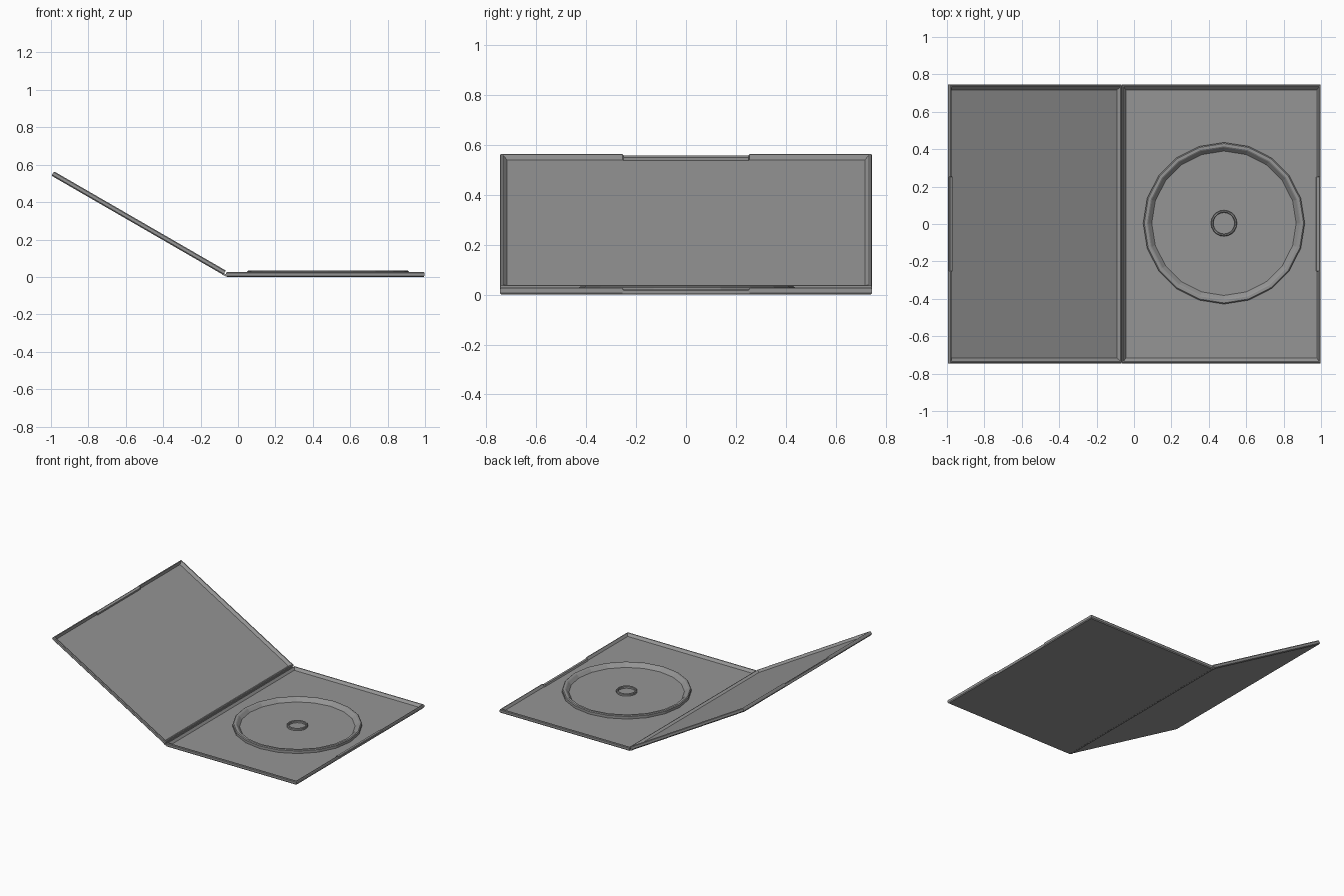
import bpy, bmesh, math
from mathutils import Matrix, Vector

if "Cube" in bpy.data.objects:
    bpy.data.objects.remove(bpy.data.objects["Cube"])

grey = bpy.data.materials.new("grey_plastic")
grey.use_nodes = True
colour = (0.3, 0.3, 0.3, 1)
grey.diffuse_color = colour
grey.node_tree.nodes["Principled BSDF"].inputs["Base Color"].default_value = colour

LENGTH, HALF, TAB = 1.06, 0.745, 0.255


def add_object(name, loops, matrix, cap=True, closed=False):
    """Skin a stack of matching point loops into one object."""
    bm = bmesh.new()
    rings = [[bm.verts.new(p) for p in loop] for loop in loops]
    pairs = list(zip(rings, rings[1:]))
    if closed:
        pairs.append((rings[-1], rings[0]))
    for a, b in pairs:
        for i in range(len(a)):
            j = (i + 1) % len(a)
            bm.faces.new((a[i], a[j], b[j], b[i]))
    if cap:
        bm.faces.new(rings[0][::-1])
        bm.faces.new(rings[-1])
    bmesh.ops.recalc_face_normals(bm, faces=bm.faces)
    mesh = bpy.data.meshes.new(name)
    bm.to_mesh(mesh)
    bm.free()
    mesh.materials.append(grey)
    obj = bpy.data.objects.new(name, mesh)
    obj.matrix_world = matrix
    bpy.context.collection.objects.link(obj)
    return obj


def panel_loop(inset, z, tab_inset, tab_z):
    """Rectangle outline whose free edge carries a lower, wider tab."""
    side = inset * 0.7
    y, x = HALF - inset, LENGTH - side
    tab_x = LENGTH - tab_inset
    return [(side, -y, z), (x, -y, z), (x, -TAB, z),
            (tab_x, -TAB + 0.005, tab_z), (tab_x, TAB - 0.005, tab_z),
            (x, TAB, z), (x, y, z), (side, y, z)]


# Tray and lid share one shallow dish, from outer face to inner floor
profile = [(0.006, 0, 0.004, 0), (0, 0.006, 0, 0.006), (0, 0.022, 0, 0.017),
           (0.004, 0.027, 0.004, 0.021), (0.011, 0.027, 0.02, 0.021),
           (0.028, 0.010, 0.025, 0.010)]
dish = [panel_loop(*p) for p in profile]
tray_place = Matrix.Translation((-0.063, 0, 0))
lid_place = (Matrix.Translation((-0.079, 0, 0.011))
             @ Matrix.Rotation(math.radians(30), 4, "Y")
             @ Matrix.Scale(-1, 4, Vector((1, 0, 0))))
add_object("tray", dish, tray_place)
lid = add_object("lid", dish, Matrix())
lid.data.transform(lid_place)
lid.data.flip_normals()

# Spine strip joining the two panels
section = [(-0.083, 0.011), (-0.062, 0.002), (-0.060, 0.012), (-0.076, 0.020)]
add_object("spine", [[(x, y, z) for x, z in section] for y in (-0.741, 0.741)],
           Matrix())


def raised_ring(name, sides, steps):
    """Ring of revolution from (radius, height) steps."""
    loops = [[(r * math.cos(math.tau * i / sides), r * math.sin(math.tau * i / sides), z)
              for i in range(sides)] for r, z in steps]
    return add_object(name, loops, Matrix.Translation((0.481, 0.004, 0)),
                      cap=False, closed=True)


# Disc holder and hub
raised_ring("disc_ring", 20, [(0.432, 0.007), (0.432, 0.029), (0.426, 0.034),
                              (0.411, 0.034), (0.405, 0.030), (0.386, 0.010),
                              (0.386, 0.007)])
raised_ring("hub_ring", 20, [(0.070, 0.007), (0.070, 0.022), (0.066, 0.026),
                             (0.060, 0.026), (0.057, 0.022), (0.057, 0.007)])
